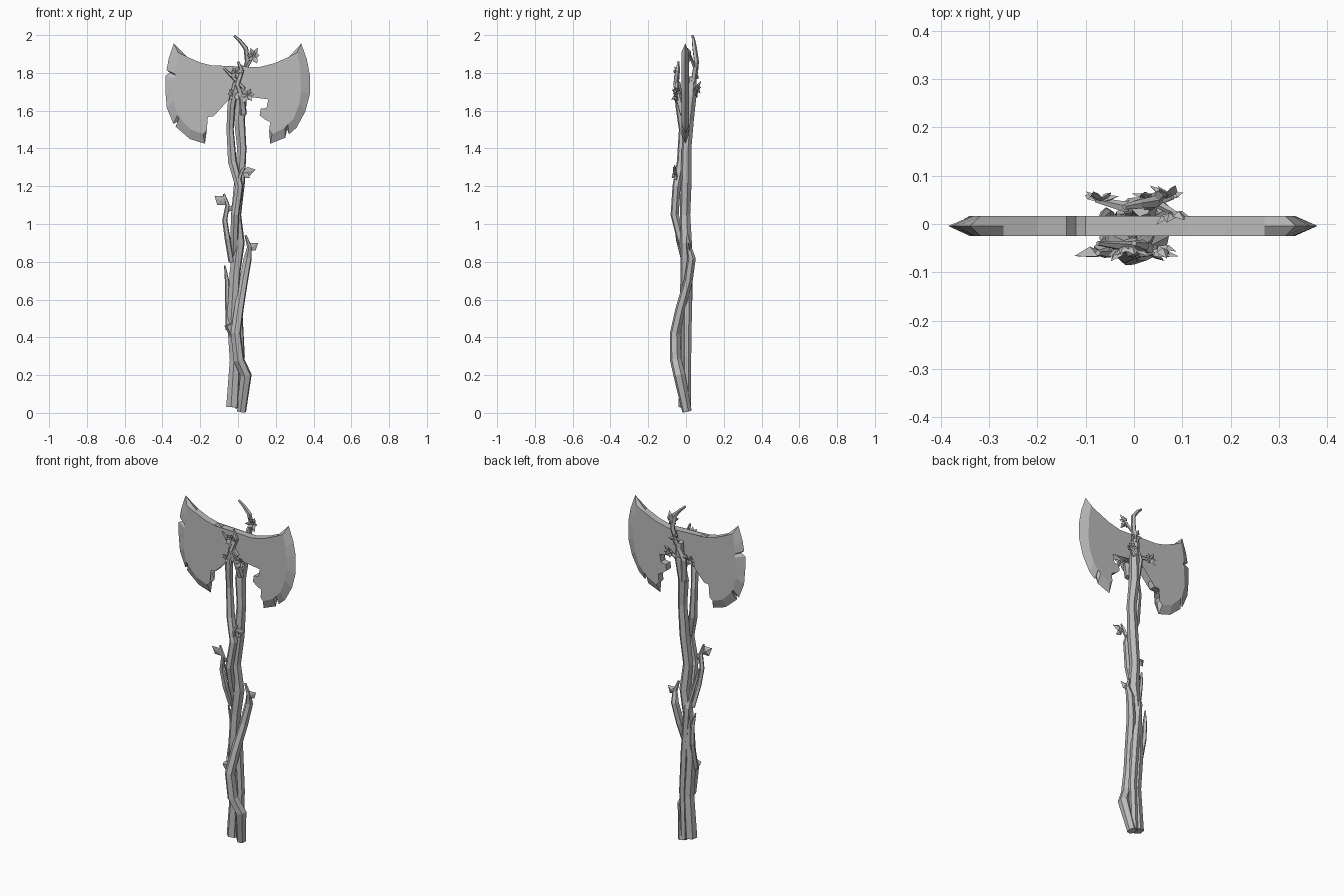
import bpy, bmesh, math, random
from mathutils import Vector

random.seed(4)
cube = bpy.data.objects.get("Cube")
if cube:
    bpy.data.objects.remove(cube)

grey = bpy.data.materials.new("plain grey")
grey.use_nodes = True
grey.diffuse_color = (0.5, 0.5, 0.5, 1)
grey.node_tree.nodes["Principled BSDF"].inputs["Base Color"].default_value = grey.diffuse_color


def finish(name, bm):
    bmesh.ops.remove_doubles(bm, verts=bm.verts, dist=0.0001)
    bmesh.ops.recalc_face_normals(bm, faces=bm.faces)
    mesh = bpy.data.meshes.new(name)
    bm.to_mesh(mesh)
    bm.free()
    mesh.materials.append(grey)
    obj = bpy.data.objects.new(name, mesh)
    bpy.context.collection.objects.link(obj)
    return obj


def branch(name, path, sides=6):
    """Faceted tube through points of (x, y, z, radius)."""
    bm = bmesh.new()
    points = [Vector(p[:3]) for p in path]
    rings = []
    for i, point in enumerate(points):
        along = points[min(i + 1, len(points) - 1)] - points[max(i - 1, 0)]
        along.normalize()
        across = Vector((0, 1, 0)).cross(along).normalized()
        depth = along.cross(across)
        ring = []
        for k in range(sides):
            a = math.tau * (k + 0.3) / sides
            ring.append(bm.verts.new(point + path[i][3] * (across * math.cos(a) + depth * math.sin(a))))
        rings.append(ring)
    for low, high in zip(rings, rings[1:]):
        for k in range(sides):
            n = (k + 1) % sides
            bm.faces.new((low[k], low[n], high[n], high[k]))
    bm.faces.new(rings[0])
    bm.faces.new(rings[-1])
    return finish(name, bm)


def add_leaf(bm, base, direction, length, width):
    """Folded diamond with a little thickness."""
    base, along = Vector(base), Vector(direction).normalized()
    side = along.cross(Vector((0, 1, 0.2))).normalized()
    up = side.cross(along) * length * 0.13
    mid = base + along * length * 0.5
    rim = [bm.verts.new(p) for p in (base, mid + side * width / 2, base + along * length, mid - side * width / 2)]
    for lift in (up * 1.6, -up * 0.5):
        centre = bm.verts.new(mid + lift)
        for k in range(4):
            bm.faces.new((rim[k], rim[(k + 1) % 4], centre))


def leaf(name, base, direction, length=0.07, width=0.05):
    bm = bmesh.new()
    add_leaf(bm, base, direction, length, width)
    finish(name, bm)


def blossom(name, centre, facing, petals=6, size=0.045):
    """Ring of petals opening towards front or back."""
    bm = bmesh.new()
    for k in range(petals):
        a = math.tau * k / petals + random.uniform(-0.3, 0.3)
        direction = (math.cos(a), facing * random.uniform(0.2, 0.8), math.sin(a))
        add_leaf(bm, centre, direction, size * random.uniform(0.8, 1.15), size * 0.6)
    finish(name, bm)


# Double blade: chipped outline, bevelled to a sharp edge along both cutting arcs
top = [(-.27, 1.885), (-.2, 1.855), (-.14, 1.84), (-.12, 1.815), (-.1, 1.835),
       (.11, 1.83), (.19, 1.85), (.27, 1.885)]
right_edge = [(.335, 1.955), (.365, 1.87), (.38, 1.79), (.38, 1.685), (.356, 1.595),
              (.31, 1.51), (.27, 1.475), (.26, 1.5), (.25, 1.457), (.17, 1.425)]
under = [(.165, 1.495), (.17, 1.54), (.14, 1.555), (.115, 1.575), (.12, 1.61), (.155, 1.615),
         (.16, 1.66), (.14, 1.685), (.1, 1.695), (.06, 1.68), (-.06, 1.685), (-.11, 1.695),
         (-.15, 1.675), (-.165, 1.64), (-.155, 1.615), (-.12, 1.61), (-.13, 1.57),
         (-.175, 1.565), (-.16, 1.545), (-.18, 1.53), (-.165, 1.495)]
left_edge = [(-.175, 1.425), (-.255, 1.45), (-.33, 1.515), (-.305, 1.55), (-.342, 1.53),
             (-.377, 1.615), (-.385, 1.71), (-.385, 1.785), (-.36, 1.8), (-.378, 1.815),
             (-.367, 1.875), (-.34, 1.955)]
bm = bmesh.new()
front, rim, back = [], [], []
for part, sharp in ((top, False), (right_edge, True), (under, False), (left_edge, True)):
    for x, z in part:
        outer = Vector((x, -0.004, z))
        inner = outer.copy()
        if sharp:
            inward = Vector((math.copysign(0.24, x), -0.004, 1.75)) - outer
            inner += inward.normalized() * 0.052
        rim.append(bm.verts.new(outer))
        front.append(bm.verts.new((inner.x, -0.025, inner.z)))
        back.append(bm.verts.new((inner.x, 0.017, inner.z)))
count = len(rim)
for k in range(count):
    n = (k + 1) % count
    bm.faces.new((front[k], front[n], rim[n], rim[k]))
    bm.faces.new((rim[k], rim[n], back[n], back[k]))
caps = [bm.faces.new(front), bm.faces.new(back)]
bmesh.ops.triangulate(bm, faces=caps, ngon_method='EAR_CLIP')
finish("axe_blade", bm)

# Main stems of the handle
branch("main_stem", [(-.03, -.006, .03, .034), (-.015, -.005, .28, .03), (-.03, -.004, .5, .03),
                     (-.015, 0, .75, .03), (.005, 0, .9, .032), (-.01, -.005, 1.05, .028),
                     (.008, 0, 1.22, .03), (.02, .003, 1.4, .026), (.008, .012, 1.55, .03),
                     (.022, .028, 1.68, .028), (.015, .035, 1.78, .02)])
branch("winding_stem", [(.018, .005, .008, .026), (.042, -.035, .2, .032), (.005, -.055, .28, .03),
                        (-.012, -.058, .42, .028), (.005, -.03, .55, .026), (.03, .012, .7, .024),
                        (.052, .03, .82, .022), (.06, .015, .88, .013), (.04, .01, .94, .006)])
branch("second_stem", [(.005, .008, .02, .02), (.015, .006, .3, .022), (0, .008, .55, .024),
                       (-.02, .012, .8, .022), (-.02, -.03, .93, .022), (-.015, -.06, 1.05, .022),
                       (.006, -.05, 1.2, .022), (-.03, -.025, 1.33, .024),
                       (-.042, -.018, 1.5, .02), (-.035, -.035, 1.63, .022), (-.01, -.045, 1.75, .016)])

# Side stub, twigs and the vines that clasp the blade
branch("cut_stub", [(-.02, -.025, .4, .02), (-.045, -.035, .47, .03)], 5)
branch("left_twig", [(-.05, -.02, .44, .016), (-.055, .02, .6, .014), (-.058, .022, .7, .012), (-.07, .01, .78, .004)], 5)
branch("left_vine", [(-.035, -.01, .8, .016), (-.055, -.04, .92, .016), (-.07, -.05, 1.02, .014),
                     (-.055, -.06, 1.1, .012), (-.075, -.06, 1.16, .006)], 5)
branch("small_twig", [(-.03, .01, .84, .012), (-.06, -.01, .97, .01), (-.07, -.02, 1.03, .005)], 5)
branch("leaf_twig", [(0, -.05, 1.22, .012), (.02, -.06, 1.28, .01), (.04, -.06, 1.31, .004)], 5)
branch("back_vine", [(.0, .02, 1.55, .02), (-.01, .036, 1.68, .018), (.025, .04, 1.76, .016),
                     (.05, .055, 1.86, .014), (.042, .045, 1.93, .013), (.01, .04, 1.97, .01),
                     (-.02, .035, 1.997, .006)], 5)
branch("front_vine", [(.03, -.015, 1.58, .018), (.02, -.04, 1.67, .018), (-.005, -.055, 1.74, .015),
                      (.02, -.045, 1.81, .013), (.0, -.04, 1.86, .006)], 5)
branch("front_tendril", [(-.03, -.035, 1.66, .014), (.03, -.05, 1.72, .012), (-.03, -.045, 1.78, .01),
                         (-.075, -.04, 1.825, .005)], 5)
branch("blossom_twig", [(.045, .045, 1.83, .01), (.07, .03, 1.87, .008), (.09, .02, 1.9, .005)], 5)

# Loose leaves along the handle
leaf("upper_leaf", (.02, -.06, 1.27), (1, -.1, .25), .075)
leaf("upper_leaf_low", (.025, -.06, 1.27), (.7, -.3, -.5), .05, .03)
leaf("left_leaf", (-.06, -.06, 1.1), (-1, -.1, .75), .08, .06)
leaf("left_leaf_small", (-.06, -.05, 1.06), (.6, -.2, .8), .05, .03)
leaf("right_leaf", (.05, .015, .86), (1, 0, .7), .07)

# Blossom clusters around the blade
for place, centre, facing in (("front_low", (-.02, -.05, 1.685), -1), ("front_side", (.05, -.045, 1.68), -1),
                              ("front_high", (-.01, -.045, 1.8), -1), ("back_left", (-.07, .045, 1.7), 1),
                              ("back_right", (.07, .05, 1.72), 1), ("back_high", (.03, .05, 1.8), 1),
                              ("top", (.08, .025, 1.89), -1)):
    blossom("blossom_" + place, centre, facing)
branch("back_tendril", [(-.08, .05, 1.7, .006), (-.02, .035, 1.7, .012), (.04, .045, 1.69, .012), (.08, .055, 1.73, .005)], 5)
